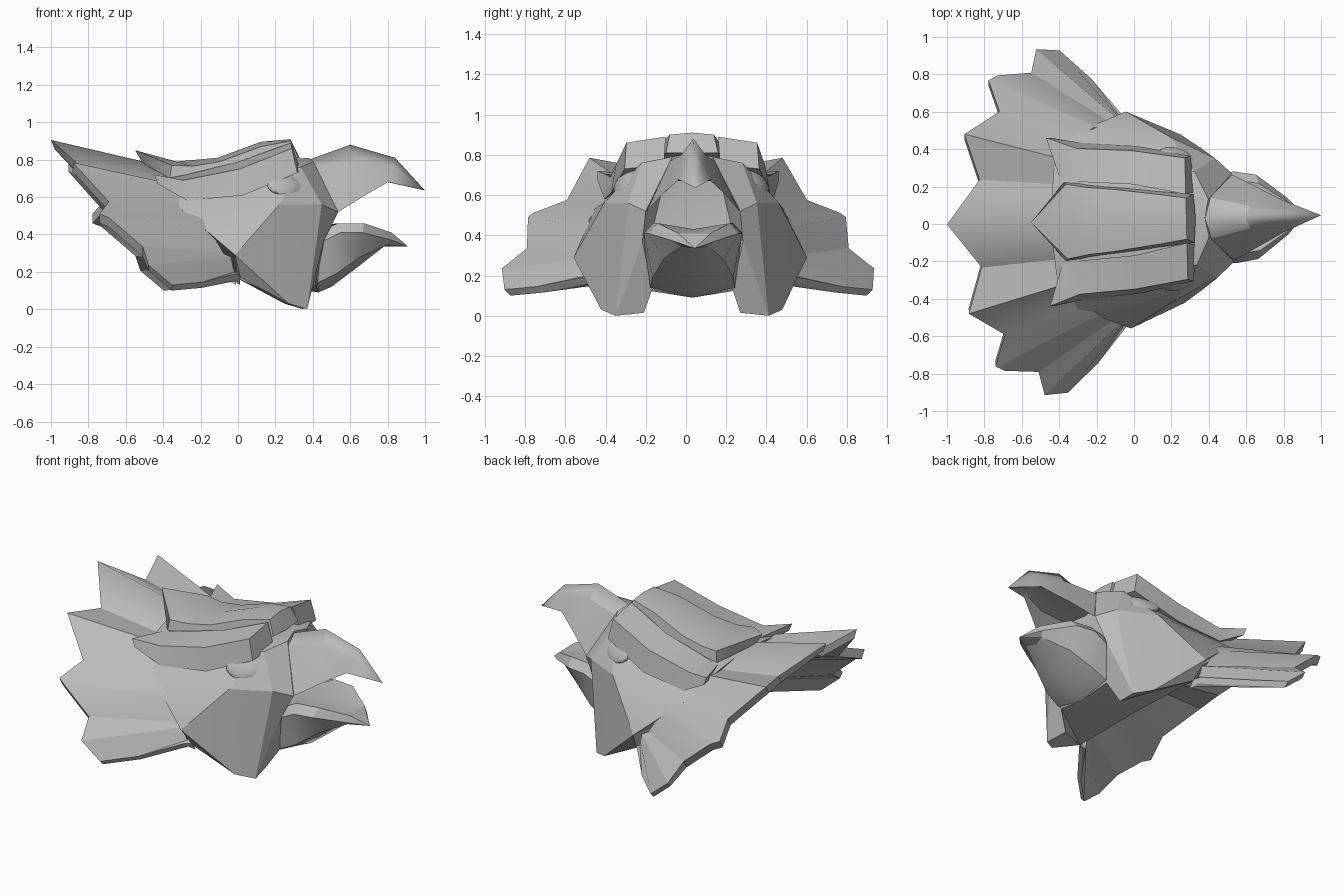
import bpy, bmesh, math
from mathutils import Matrix

if "Cube" in bpy.data.objects:
    bpy.data.objects.remove(bpy.data.objects["Cube"])

grey = bpy.data.materials.new("stone grey")
grey.diffuse_color = (0.5, 0.5, 0.5, 1)
grey.use_nodes = True
grey.node_tree.nodes["Principled BSDF"].inputs["Base Color"].default_value = grey.diffuse_color


def finish(name, bm):
    """Turn a half (+y) mesh into a mirrored, slightly turned object."""
    bmesh.ops.remove_doubles(bm, verts=bm.verts, dist=0.0005)
    bmesh.ops.recalc_face_normals(bm, faces=bm.faces)
    mesh = bpy.data.meshes.new(name)
    bm.to_mesh(mesh)
    bm.free()
    mesh.materials.append(grey)
    ob = bpy.data.objects.new(name, mesh)
    bpy.context.collection.objects.link(ob)
    ob.location.y = 0.022
    ob.rotation_euler.z = math.radians(1.4)
    mod = ob.modifiers.new("mirror", 'MIRROR')
    mod.use_axis = (False, True, False)
    mod.merge_threshold = 0.0005
    bpy.ops.object.select_all(action='DESELECT')
    ob.select_set(True)
    bpy.context.view_layer.objects.active = ob
    bpy.ops.object.shade_smooth_by_angle(angle=math.radians(22))
    return ob


def loft(name, sections, closed=False):
    """Skin matching sections; open ones run from centre line to centre line."""
    bm = bmesh.new()
    # A section of one point closes the shape to a tip
    tip = sections[-1][0] if len(sections[-1]) == 1 else None
    rings = [[bm.verts.new(p) for p in s] for s in sections if len(s) > 1]
    n = len(rings[0])
    sides = n if closed else n - 1
    for a, b in zip(rings, rings[1:]):
        for i in range(sides):
            j = (i + 1) % n
            bm.faces.new((a[i], a[j], b[j], b[i]))
    bm.faces.new(rings[0])
    if tip:
        t = bm.verts.new(tip)
        for i in range(sides):
            bm.faces.new((rings[-1][i], rings[-1][(i + 1) % n], t))
    else:
        bm.faces.new(rings[-1])
    return finish(name, bm)


# Skull with angular cheeks
points = dict(
    top=(.38, 0, .81), crown=(-.45, 0, .74), bridge=(.40, .10, .79),
    lip=(.53, .235, .52), face=(.44, .32, .56), ridge=(.21, .435, .56),
    jowl=(-.03, .58, .29), temple=(-.31, .47, .53), back=(-.42, .30, .68),
    brow=(.33, .25, .76), tip=(.26, .45, .03), tip2=(.36, .38, 0),
    tip3=(.34, .24, .015), front=(.455, .25, .37), low=(0, .50, .17),
    throat=(.41, .20, .13), chin=(.43, 0, .09), neck=(0, 0, .18),
    palate=(.36, 0, .67), palate2=(.38, .14, .67),
    mouth=(.36, 0, .42), mouth2=(.40, .20, .42))
bm = bmesh.new()
V = {k: bm.verts.new(p) for k, p in points.items()}
for f in [
        # forehead and sides
        "top bridge brow", "top brow back crown", "brow face ridge",
        "brow ridge back", "back ridge temple", "ridge jowl temple",
        "bridge lip face brow",
        # cheeks
        "jowl ridge tip", "ridge face tip2 tip", "face lip front tip2",
        "jowl tip low", "front throat tip3 tip2", "tip tip2 tip3",
        # underside
        "low tip tip3", "low tip3 throat", "low throat chin neck",
        # mouth
        "top palate palate2 bridge", "bridge palate2 lip",
        "palate mouth mouth2 palate2", "palate2 mouth2 lip",
        "lip mouth2 front", "mouth chin throat mouth2", "mouth2 throat front",
        # back of the head
        "crown back temple", "crown temple neck", "temple jowl neck",
        "jowl low neck"]:
    bm.faces.new([V[k] for k in f.split()])
finish("skull", bm)

# Fan of neck feathers: outer points alternate tip and valley
outer = [(-1, 0, .905), (-.82, .235, .74), (-.895, .48, .785),
         (-.705, .597, .575), (-.76, .765, .51), (-.71, .79, .49),
         (-.53, .80, .335), (-.50, .925, .235), (-.375, .915, .13),
         (-.21, .76, .145), (-.03, .54, .19)]
inner = [(-.42, 0, .77), (-.40, .20, .66), (-.36, .33, .67),
         (-.29, .45, .53), (-.20, .50, .48), (-.17, .50, .44),
         (-.09, .51, .30), (-.05, .52, .28), (-.04, .52, .23),
         (-.03, .51, .20), (0, .50, .18)]
bm = bmesh.new()
o, n = [[bm.verts.new(p) for p in row] for row in (outer, inner)]
lo, ln = [[bm.verts.new((x, max(y - .03, 0), z - .05)) for x, y, z in row]
          for row in (outer, inner)]
for v in lo[7:]:
    v.co.z += .02      # the lowest feather is thinner
lo[0].co.x = -.98
for k in range(len(o) - 1):
    bm.faces.new((o[k], o[k + 1], n[k + 1], n[k]))
    bm.faces.new((lo[k], ln[k], ln[k + 1], lo[k + 1]))
    bm.faces.new((o[k], lo[k], lo[k + 1], o[k + 1]))
    bm.faces.new((n[k], n[k + 1], ln[k + 1], ln[k]))
bm.faces.new((o[-1], lo[-1], ln[-1], n[-1]))
finish("neck_feathers", bm)

# Hooked upper beak: ridge, shoulder, lower edge, roof side, roof centre
loft("upper_beak", [
    [(.38, 0, .80), (.41, .11, .77), (.53, .23, .52), (.42, .14, .67),
     (.40, 0, .67)],
    [(.60, 0, .88), (.62, .06, .80), (.66, .16, .60), (.64, .12, .67),
     (.62, 0, .69)],
    [(.84, 0, .81), (.83, .04, .76), (.80, .085, .68), (.81, .06, .69),
     (.81, 0, .70)],
    [(1, 0, .635)]])

# Lower beak: tongue line, rim, lip, side, keel
loft("lower_beak", [
    [(.40, 0, .43), (.44, .22, .42), (.44, .24, .36), (.42, .21, .14),
     (.43, 0, .09)],
    [(.55, 0, .42), (.53, .20, .46), (.54, .245, .41), (.52, .20, .19),
     (.50, 0, .12)],
    [(.68, 0, .43), (.67, .18, .46), (.66, .225, .41), (.65, .15, .28),
     (.62, 0, .21)],
    [(.82, 0, .41), (.82, .08, .41), (.82, .10, .37), (.80, .07, .345),
     (.78, 0, .335)],
    [(.91, 0, .335)]])

# Central crest plate with a pointed back
loft("crest_plate", [
    [(-.55, 0, .85), (-.36, .20, .77), (-.37, .21, .70), (-.51, 0, .78)],
    [(-.33, 0, .79), (-.25, .18, .765), (-.25, .20, .69), (-.33, 0, .70)],
    [(-.11, 0, .81), (-.10, .165, .79), (-.10, .18, .71), (-.11, 0, .71)],
    [(.12, 0, .895), (.12, .135, .87), (.12, .15, .77), (.12, 0, .77)],
    [(.28, 0, .91), (.28, .11, .90), (.32, .13, .81), (.33, 0, .81)]])

# Heavy brows sweeping back to a flick
loft("brow", [
    [(-.39, .23, .70), (-.46, .45, .72), (-.44, .45, .67), (-.38, .25, .64)],
    [(-.28, .21, .72), (-.30, .39, .69), (-.28, .42, .58), (-.28, .22, .60)],
    [(.0, .19, .79), (.0, .37, .75), (.02, .395, .61), (.0, .19, .62)],
    [(.28, .13, .89), (.28, .325, .86), (.31, .335, .73), (.33, .14, .75)]],
    closed=True)

# Eyes lying flat in the face under the brows
bm = bmesh.new()
bmesh.ops.create_uvsphere(
    bm, u_segments=16, v_segments=8, radius=1,
    matrix=Matrix.Translation((.235, .325, .67))
    @ Matrix.Rotation(-.35, 4, 'Z') @ Matrix.Rotation(.65, 4, 'X')
    @ Matrix.Diagonal((.10, .03, .08, 1)))
finish("eye", bm)
